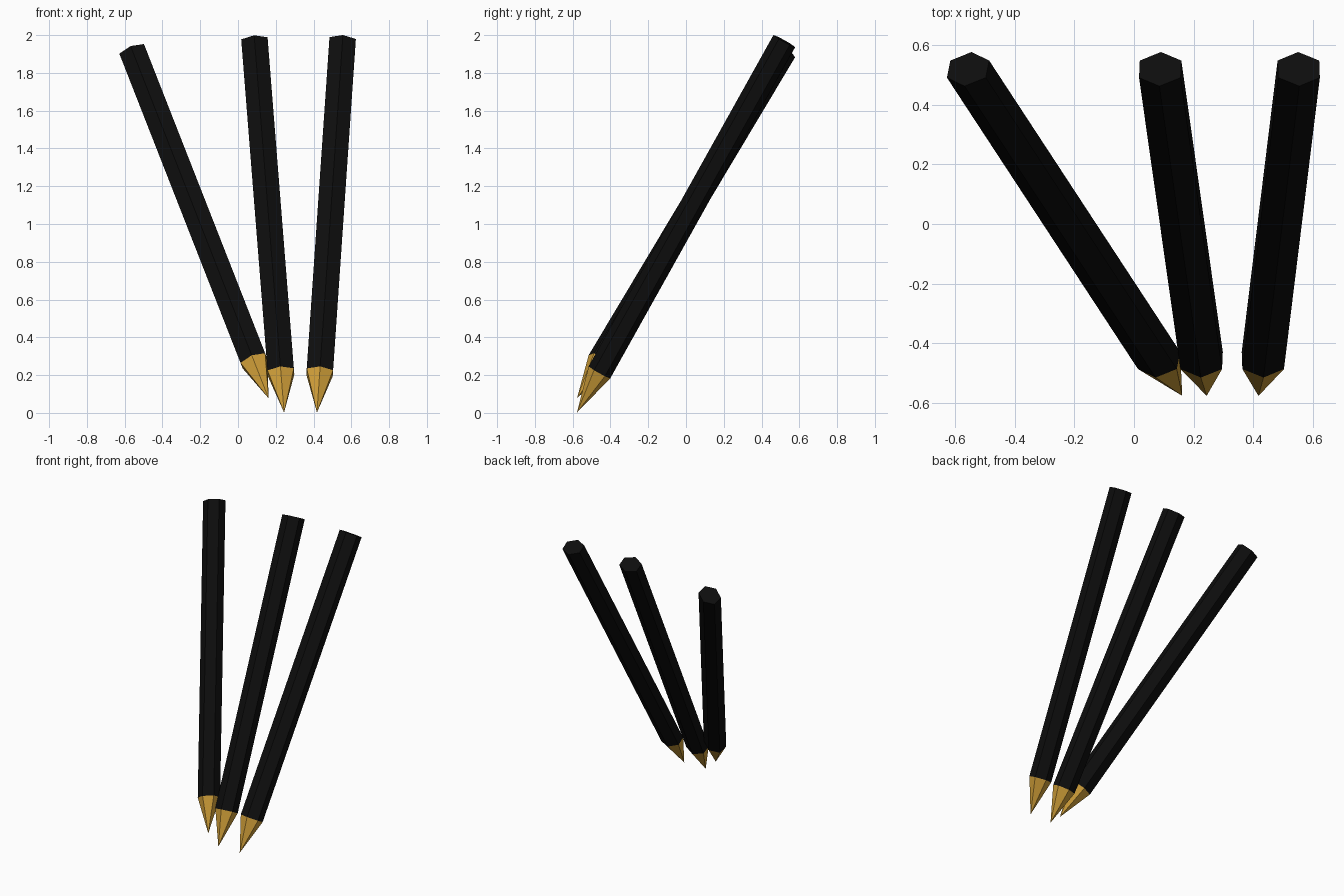
import bpy
import bmesh
from math import radians, sin, cos, pi

cube = bpy.data.objects.get("Cube")
if cube:
    bpy.data.objects.remove(cube, do_unlink=True)

SIDES = 6
HALF_WIDTH, HALF_DEPTH = 0.07, 0.0655
TIP_LENGTH, LENGTH = 0.244, 2.256
TILT = radians(-29.1)


def make_material(name, colour):
    mat = bpy.data.materials.new(name)
    mat.use_nodes = True
    mat.diffuse_color = (*colour, 1)
    mat.node_tree.nodes["Principled BSDF"].inputs["Base Color"].default_value = (*colour, 1)
    return mat


black = make_material("black paint", (0.004, 0.004, 0.004))
gold = make_material("golden wood", (0.62, 0.34, 0.04))


def hexagon(bm, z):
    """Slightly flattened hexagon with corners at the front and back."""
    step = 2 * pi / SIDES
    return [bm.verts.new((HALF_WIDTH / cos(step / 2) * sin(i * step),
                          HALF_DEPTH * cos(i * step), z)) for i in range(SIDES)]


def finish(bm, name, mat, location, lean):
    bmesh.ops.recalc_face_normals(bm, faces=bm.faces)
    mesh = bpy.data.meshes.new(name)
    bm.to_mesh(mesh)
    bm.free()
    mesh.materials.append(mat)
    obj = bpy.data.objects.new(name, mesh)
    obj.location = location
    obj.rotation_euler = (TILT, lean, 0)
    bpy.context.collection.objects.link(obj)


def pencil(name, location, lean):
    # Hexagonal barrel
    bm = bmesh.new()
    low, high = hexagon(bm, TIP_LENGTH), hexagon(bm, LENGTH)
    for i in range(SIDES):
        j = (i + 1) % SIDES
        bm.faces.new((low[i], low[j], high[j], high[i]))
    bm.faces.new(high)
    finish(bm, name + "_barrel", black, location, lean)

    # Sharpened tip, pointing down at the origin
    bm = bmesh.new()
    ring, point = hexagon(bm, TIP_LENGTH), bm.verts.new((0, 0, 0))
    for i in range(SIDES):
        bm.faces.new((ring[i], point, ring[(i + 1) % SIDES]))
    bm.faces.new(ring)
    finish(bm, name + "_tip", gold, location, lean)


pencil("right_pencil", (0.162, -0.577, 0.077), radians(-21.4))
pencil("middle_pencil", (0.244, -0.577, 0.002), radians(-4.54))
pencil("left_pencil", (0.418, -0.577, 0.002), radians(3.93))
